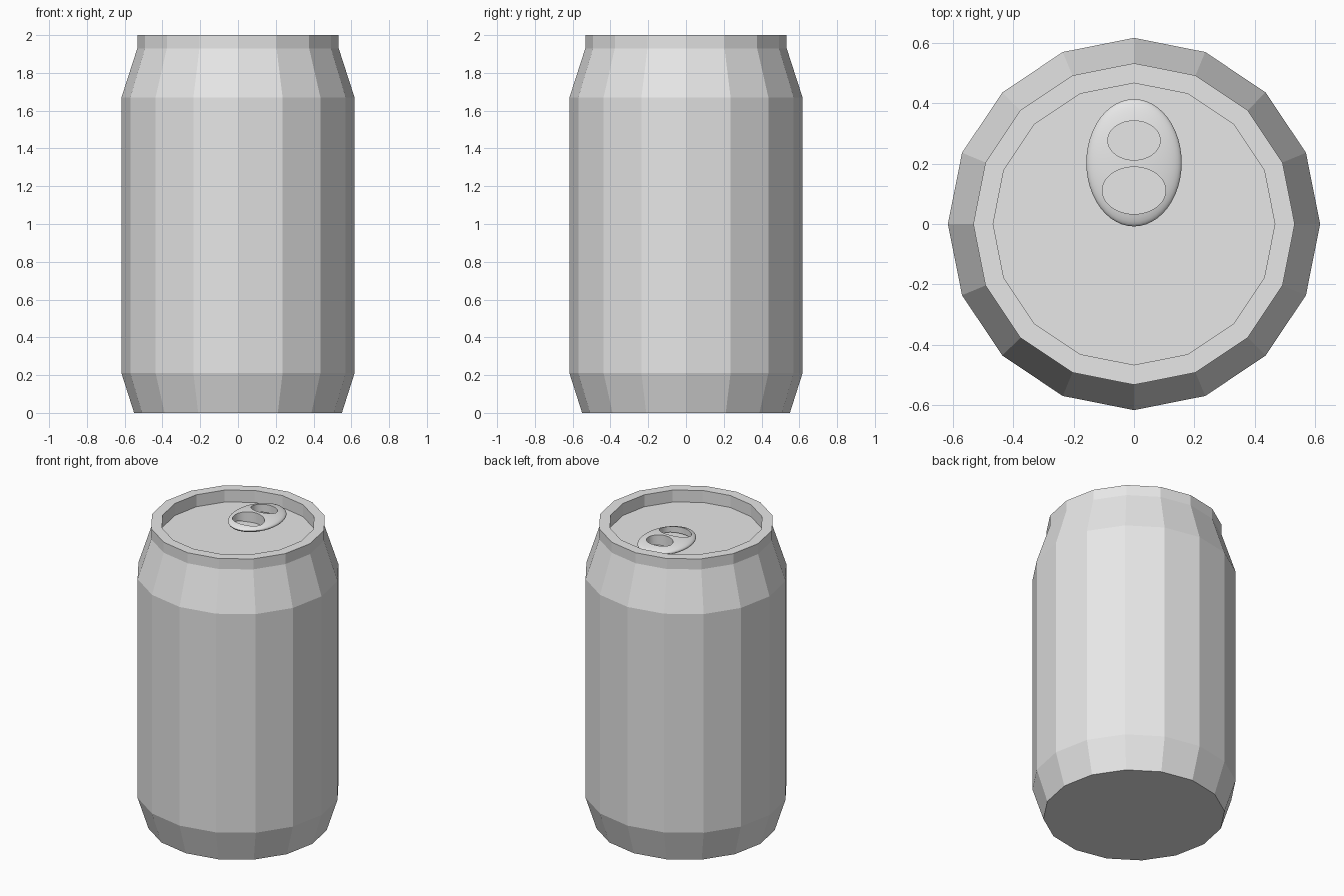
import bpy, bmesh, math

cube = bpy.data.objects.get("Cube")
if cube:
    bpy.data.objects.remove(cube, do_unlink=True)

metal = bpy.data.materials.new("plain_grey_metal")
metal.use_nodes = True
GREY = (0.8, 0.8, 0.8, 1)
metal.diffuse_color = GREY
metal.node_tree.nodes["Principled BSDF"].inputs["Base Color"].default_value = GREY


def add_object(name, bm):
    bmesh.ops.recalc_face_normals(bm, faces=bm.faces[:])
    mesh = bpy.data.meshes.new(name)
    bm.to_mesh(mesh)
    bm.free()
    mesh.materials.append(metal)
    obj = bpy.data.objects.new(name, mesh)
    bpy.context.collection.objects.link(obj)
    return obj


def lathe(name, profile, sides):
    """Closed solid of stacked rings, capped at both ends."""
    bm = bmesh.new()
    rings = [[bm.verts.new((r * math.cos(math.tau * i / sides),
                            r * math.sin(math.tau * i / sides), z))
              for i in range(sides)] for r, z in profile]
    for low, high in zip(rings, rings[1:]):
        for i in range(sides):
            j = (i + 1) % sides
            bm.faces.new((low[i], low[j], high[j], high[i]))
    bm.faces.new(rings[0][::-1])
    bm.faces.new(rings[-1])
    return add_object(name, bm)


# Faceted can: base, body, shoulder, neck, rim and recessed lid
lathe("can_body", [(0.55, 0), (0.617, 0.21), (0.617, 1.67), (0.533, 1.93),
                   (0.533, 2), (0.467, 2), (0.467, 1.92)], 16)

# Pull tab: flattened smooth ellipsoid resting on the lid
bm = bmesh.new()
bmesh.ops.create_uvsphere(bm, u_segments=48, v_segments=24, radius=1)
bmesh.ops.scale(bm, vec=(0.158, 0.211, 0.036), verts=bm.verts)
bmesh.ops.translate(bm, vec=(0, 0.203, 1.954), verts=bm.verts)
tab = add_object("pull_tab", bm)

# Two oval holes through the tab
for name, y, rx, ry in (("rear_hole_cutter", 0.277, 0.087, 0.065),
                        ("front_hole_cutter", 0.111, 0.105, 0.078)):
    bm = bmesh.new()
    bmesh.ops.create_cone(bm, cap_ends=True, segments=48, radius1=1, radius2=1, depth=0.3)
    bmesh.ops.scale(bm, vec=(rx, ry, 1), verts=bm.verts)
    bmesh.ops.translate(bm, vec=(0, y, 1.954), verts=bm.verts)
    cutter = add_object(name, bm)
    cut = tab.modifiers.new(name, 'BOOLEAN')
    cut.operation = 'DIFFERENCE'
    cut.solver = 'EXACT'
    cut.object = cutter
    bpy.context.view_layer.objects.active = tab
    bpy.ops.object.modifier_apply(modifier=cut.name)
    bpy.data.objects.remove(cutter, do_unlink=True)

bpy.ops.object.select_all(action='DESELECT')
tab.select_set(True)
bpy.context.view_layer.objects.active = tab
bpy.ops.object.shade_smooth_by_angle(angle=math.radians(35))
